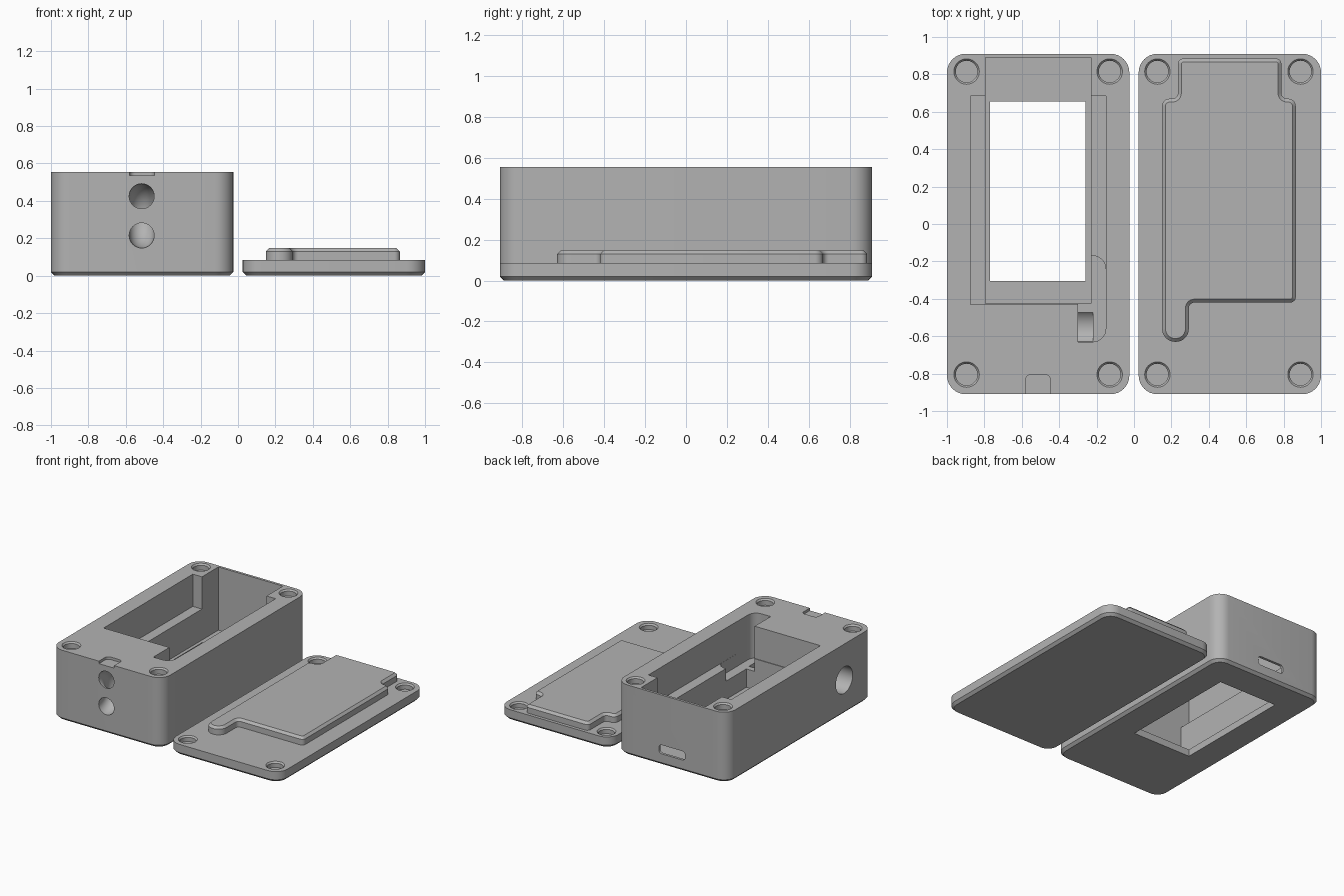
import bpy, bmesh, math
from mathutils import Vector, Matrix

if "Cube" in bpy.data.objects:
    bpy.data.objects.remove(bpy.data.objects["Cube"], do_unlink=True)

GREY = (0.45, 0.45, 0.45, 1)
grey = bpy.data.materials.new("grey plastic")
grey.use_nodes = True
grey.diffuse_color = GREY
grey.node_tree.nodes["Principled BSDF"].inputs["Base Color"].default_value = GREY


def rounded(corners, steps=8):
    """Counter-clockwise outline from (x, y, radius) corners."""
    out = []
    for i, (x, y, r) in enumerate(corners):
        p = Vector((x, y))
        if r == 0:
            out.append(p)
            continue
        a = (Vector(corners[i - 1][:2]) - p).normalized()
        b = (Vector(corners[(i + 1) % len(corners)][:2]) - p).normalized()
        centre = p + (a + b) * r
        for k in range(steps + 1):
            t = k / steps * math.pi / 2
            out.append(centre - b * r * math.cos(t) - a * r * math.sin(t))
    return out


def rect(x0, x1, y0, y1, r=0):
    return rounded([(x0, y0, r), (x1, y0, r), (x1, y1, r), (x0, y1, r)])


def circle(x, y, r, n=40):
    return [Vector((x + r * math.cos(k * math.tau / n), y + r * math.sin(k * math.tau / n)))
            for k in range(n)]


def inset(points, d):
    out = []
    for i, p in enumerate(points):
        e = (p - points[i - 1]).normalized()
        f = (points[(i + 1) % len(points)] - p).normalized()
        n = Vector((-e.y - f.y, e.x + f.x)).normalized()
        out.append(p + n * d / max(0.3, n.dot(Vector((-e.y, e.x)))))
    return out


def loft(name, outline, sections, matrix=Matrix()):
    """Solid through the outline at each (inset, height) section."""
    bm = bmesh.new()
    rings = [[bm.verts.new((p.x, p.y, z)) for p in inset(outline, d)] for d, z in sections]
    n = len(outline)
    for low, high in zip(rings, rings[1:]):
        for i in range(n):
            j = (i + 1) % n
            bm.faces.new((low[i], low[j], high[j], high[i]))
    bm.faces.new(rings[0][::-1])
    bm.faces.new(rings[-1])
    bm.transform(matrix)
    bmesh.ops.recalc_face_normals(bm, faces=bm.faces)
    mesh = bpy.data.meshes.new(name)
    bm.to_mesh(mesh)
    bm.free()
    mesh.materials.append(grey)
    obj = bpy.data.objects.new(name, mesh)
    bpy.context.collection.objects.link(obj)
    return obj


def combine(target, tool, operation="DIFFERENCE"):
    mod = target.modifiers.new("combine", "BOOLEAN")
    mod.operation, mod.object, mod.solver = operation, tool, "EXACT"
    bpy.context.view_layer.update()
    graph = bpy.context.evaluated_depsgraph_get()
    mesh = bpy.data.meshes.new_from_object(target.evaluated_get(graph))
    target.modifiers.clear()
    target.data = mesh
    bpy.data.objects.remove(tool, do_unlink=True)


def cut_corner_sockets(obj, xs, top, depth):
    for x in xs:
        for y in (-0.805, 0.815):
            combine(obj, loft("socket", circle(x, y, 0.068),
                              [(0.01, top - depth), (0.01, top - 0.012), (0, top), (0, top + 0.02)]))


TOP, FLOOR, SHELF, OVER = 0.555, 0.055, 0.30, 0.6
ALONG_X = Matrix.Rotation(math.pi / 2, 4, "Z") @ Matrix.Rotation(math.pi / 2, 4, "X")
ALONG_Y = Matrix.Rotation(math.pi / 2, 4, "X")

# Case body with a chamfered base
case = loft("case_body", rect(-1, -0.025, -0.91, 0.91, 0.1), [(0.02, 0), (0, 0.02), (0, TOP)])

# Inner pockets: deep bay, wide upper bay, side channel, open window
combine(case, loft("deep_bay", rect(-0.795, -0.23, -0.425, 0.89), [(0, FLOOR), (0, OVER)]))
combine(case, loft("wide_bay", rect(-0.875, -0.15, -0.43, 0.685), [(0, SHELF), (0, OVER + 0.01)]))
channel = rounded([(-0.3, -0.63, 0), (-0.151, -0.63, 0.07), (-0.151, -0.17, 0.07), (-0.3, -0.17, 0)])
combine(case, loft("channel", channel, [(0, 0.2), (0, OVER + 0.02)]))
combine(case, loft("window", rect(-0.77, -0.26, -0.305, 0.655), [(0, -0.1), (0, 0.2)]))

# Round side port and rear connector slot
combine(case, loft("side_port", circle(-0.55, 0.27, 0.105), [(0, -1.1), (0, -0.22)], ALONG_X))
combine(case, loft("rear_slot", rect(-0.63, -0.4, 0.09, 0.16, 0.025), [(0, -1), (0, -0.85)], ALONG_Y))

# Curved cord tunnel joining the two front holes
bpy.ops.mesh.primitive_torus_add(location=(-0.515, -0.91, 0.32), rotation=(0, math.pi / 2, 0),
                                 major_radius=0.105, minor_radius=0.067,
                                 major_segments=48, minor_segments=32)
combine(case, bpy.context.object)

# Shallow pry notch at the front of the rim
notch = rounded([(-0.58, -1, 0), (-0.447, -1, 0), (-0.447, -0.805, 0.03), (-0.58, -0.805, 0.03)])
combine(case, loft("notch", notch, [(0, TOP - 0.02), (0, OVER)]))
cut_corner_sockets(case, (-0.895, -0.13), TOP, 0.05)

# Lid plate with its raised plug
lid = loft("lid", rect(0.025, 1, -0.91, 0.91, 0.1), [(0.02, 0), (0, 0.02), (0, 0.085)])
plug = rounded([(0.15, -0.63, 0.07), (0.293, -0.63, 0.07), (0.293, -0.42, 0.03), (0.865, -0.42, 0.03),
                (0.865, 0.67, 0.04), (0.788, 0.67, 0.03), (0.788, 0.885, 0.03), (0.235, 0.885, 0.03),
                (0.235, 0.67, 0.03), (0.15, 0.67, 0.04)])
combine(lid, loft("plug", plug, [(0, 0.05), (0, 0.13), (0.018, 0.148)]), "UNION")
cut_corner_sockets(lid, (0.125, 0.89), 0.085, 0.045)

# Smooth curved walls, keep edges sharp
bpy.ops.object.select_all(action="DESELECT")
for obj in (case, lid):
    obj.data.materials.clear()
    obj.data.materials.append(grey)
    obj.data.polygons.foreach_set("material_index", [0] * len(obj.data.polygons))
    obj.select_set(True)
bpy.context.view_layer.objects.active = case
bpy.ops.object.shade_smooth_by_angle(angle=math.radians(30))
